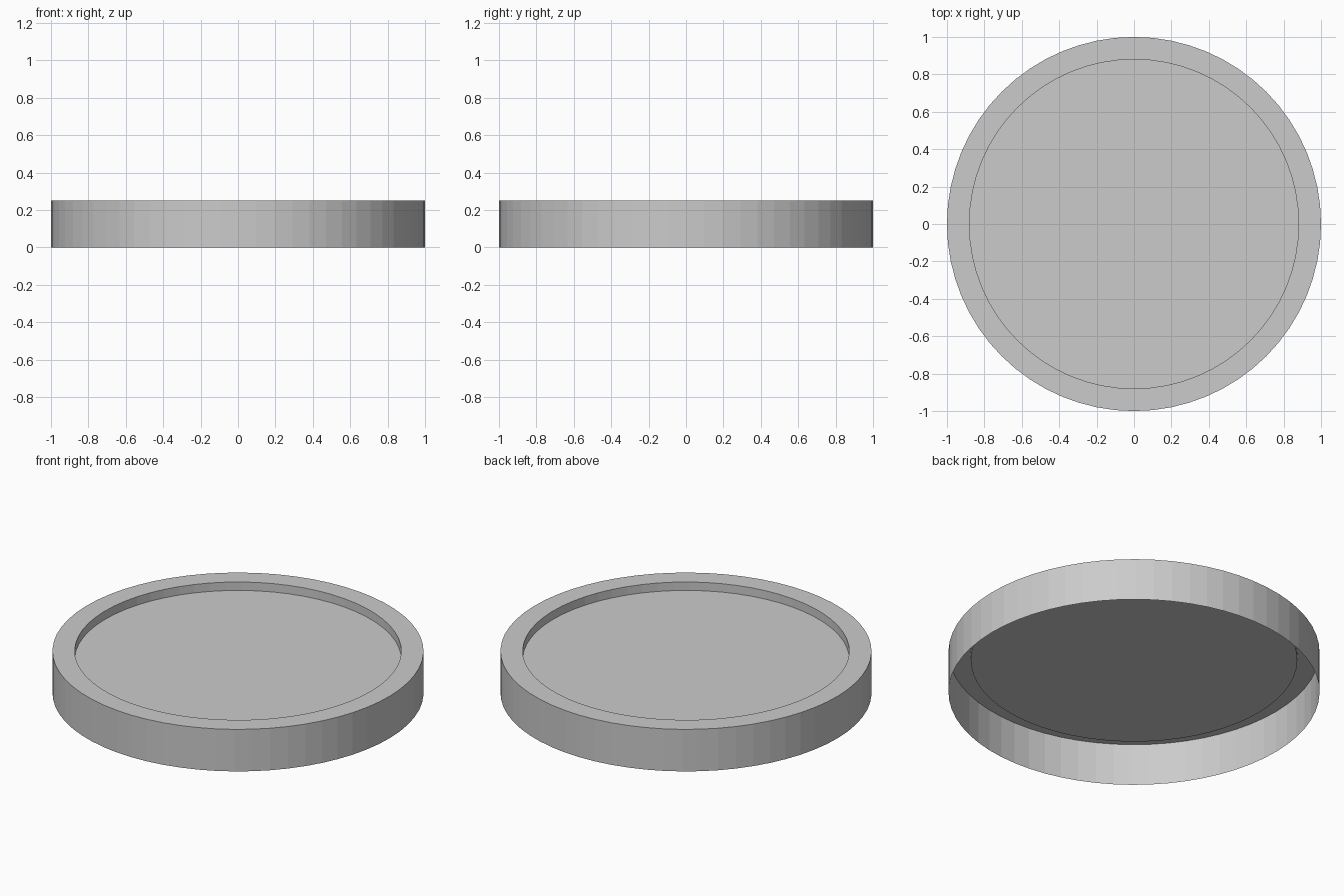
import bpy, bmesh
from math import cos, sin, tau

if "Cube" in bpy.data.objects:
    bpy.data.objects.remove(bpy.data.objects["Cube"])

SIDES = 64
# Profile (radius, height): outer wall, flat rim, step down to recessed top
PROFILE = [(1.0, 0.0), (1.0, 0.25), (0.88, 0.25), (0.88, 0.20)]


def add_ring(bm, radius, z):
    return [bm.verts.new((radius * cos(tau * i / SIDES),
                          radius * sin(tau * i / SIDES), z))
            for i in range(SIDES)]


bm = bmesh.new()
rings = [add_ring(bm, r, z) for r, z in PROFILE]

# Open-bottomed shell: outer wall, rim and inner step
for low, high in zip(rings, rings[1:]):
    for i in range(SIDES):
        j = (i + 1) % SIDES
        bm.faces.new((low[i], low[j], high[j], high[i]))

# Recessed top disc
bm.faces.new(rings[-1])

mesh = bpy.data.meshes.new("round_base")
bm.to_mesh(mesh)
bm.free()
base = bpy.data.objects.new("round_base", mesh)
bpy.context.collection.objects.link(base)
